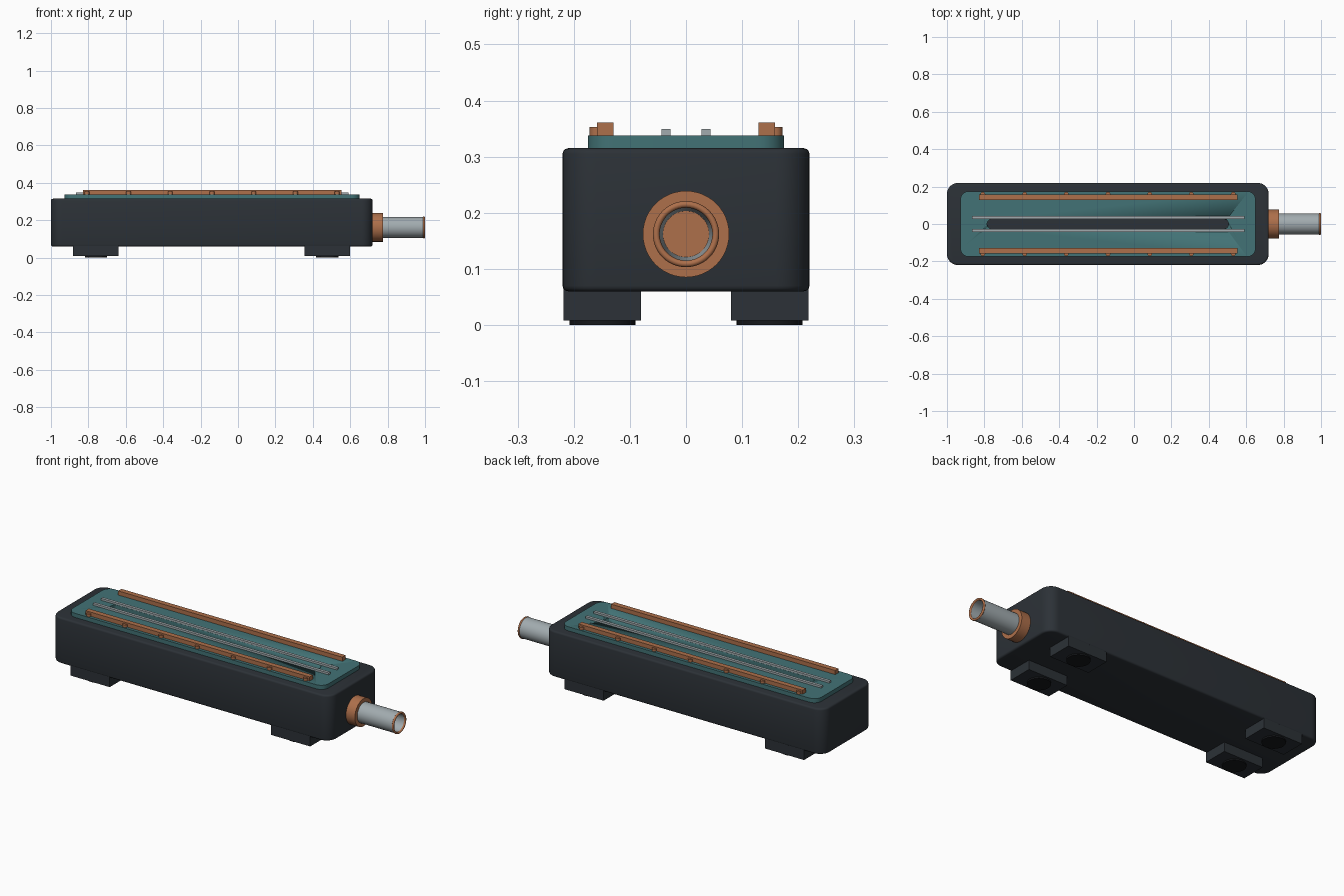
import bpy, bmesh, math
from mathutils import Matrix

if "Cube" in bpy.data.objects:
    bpy.data.objects.remove(bpy.data.objects["Cube"])


def material(name, rgb):
    m = bpy.data.materials.new(name)
    m.diffuse_color = (*rgb, 1)
    m.use_nodes = True
    m.node_tree.nodes["Principled BSDF"].inputs["Base Color"].default_value = m.diffuse_color
    return m


DARK = material("dark_casing", (0.025, 0.031, 0.038))
BLACK = material("black_rubber", (0.008, 0.009, 0.011))
TEAL = material("teal_panel", (0.055, 0.17, 0.18))
COPPER = material("copper", (0.42, 0.16, 0.07))
STEEL = material("steel", (0.36, 0.41, 0.43))


def finish(bm, name, mat, smooth=True):
    bmesh.ops.recalc_face_normals(bm, faces=bm.faces)
    me = bpy.data.meshes.new(name)
    bm.to_mesh(me)
    bm.free()
    ob = bpy.data.objects.new(name, me)
    bpy.context.collection.objects.link(ob)
    me.materials.append(mat)
    if smooth:
        bpy.ops.object.select_all(action='DESELECT')
        ob.select_set(True)
        bpy.context.view_layer.objects.active = ob
        bpy.ops.object.shade_smooth_by_angle(angle=math.radians(35))
    return ob


def box(name, lo, hi, mat, corner=0, edge=0):
    """Box between two corners; rounded vertical corners, softened top and bottom rims."""
    bm = bmesh.new()
    bmesh.ops.create_cube(bm, size=1)
    for v in bm.verts:
        v.co = [(lo[i] + hi[i]) / 2 + v.co[i] * (hi[i] - lo[i]) for i in range(3)]
    if corner:
        up = [e for e in bm.edges if abs(e.verts[0].co.z - e.verts[1].co.z) > 1e-4]
        bmesh.ops.bevel(bm, geom=up, offset=corner, segments=8, profile=0.5, affect='EDGES')
    if edge:
        rim = [e for e in bm.edges if abs(e.verts[0].co.z - e.verts[1].co.z) < 1e-4]
        bmesh.ops.bevel(bm, geom=rim, offset=edge, segments=3, profile=0.5, affect='EDGES')
    return finish(bm, name, mat, bool(corner))


def disc(name, centre, radius, depth, mat, sides):
    bm = bmesh.new()
    bmesh.ops.create_cone(bm, cap_ends=True, segments=sides, radius1=radius, radius2=radius,
                          depth=depth, matrix=Matrix.Translation(centre))
    return finish(bm, name, mat)


def lathe_x(name, profile, z, mat, closed=False, sides=48):
    """Spin (x, radius) points around the horizontal pipe axis."""
    bm = bmesh.new()
    rings = []
    for x, r in profile:
        rings.append([bm.verts.new((x, r * math.cos(a), z + r * math.sin(a)))
                      for a in (2 * math.pi * i / sides for i in range(sides))])
    pairs = list(zip(rings, rings[1:] + rings[:1]))
    for a, b in pairs if closed else pairs[:-1]:
        for i in range(sides):
            j = (i + 1) % sides
            bm.faces.new((a[i], a[j], b[j], b[i]))
    if not closed:
        bm.faces.new(rings[0])
        bm.faces.new(rings[-1])
    return finish(bm, name, mat)


# Main casing and lid panel
box("casing", (-1, -0.22, 0.06), (0.72, 0.22, 0.315), DARK, 0.06, 0.01)
panel = box("lid_panel", (-0.928, -0.175, 0.305), (0.65, 0.175, 0.338), TEAL, 0.045)

# Slot through the panel, showing the casing beneath
cutter = box("slot_cutter", (-0.785, -0.027, 0.29), (0.505, 0.027, 0.36), DARK, 0.0265)
cutter.hide_render = True
cutter.hide_viewport = True
cut = panel.modifiers.new("slot", 'BOOLEAN')
cut.object = cutter
cut.solver = 'EXACT'

for s, side in ((-1, "front"), (1, "back")):
    # Thin steel strips beside the slot
    box(side + "_steel_strip", (-0.865, s * 0.036 - 0.008, 0.334),
        (0.59, s * 0.036 + 0.008, 0.349), STEEL)
    # Copper rails with a row of studs on the outer side
    box(side + "_copper_rail", (-0.83, s * 0.144 - 0.0145, 0.334),
        (0.553, s * 0.144 + 0.0145, 0.361), COPPER)
    for i in range(7):
        disc(f"{side}_stud_{i}", (-0.808 + i * 0.223, s * 0.159, 0.343), 0.013, 0.019, COPPER, 12)
    # Feet with round rubber pads
    for x, end in ((-0.76, "left"), (0.477, "right")):
        y = s * 0.149
        box(f"{side}_{end}_foot", (x - 0.121, y - 0.069, 0.008), (x + 0.121, y + 0.069, 0.068), DARK)
        disc(f"{side}_{end}_pad", (x, y, 0.007), 0.059, 0.014, BLACK, 32)

# Outlet: collar, hollow tapered-bore pipe and copper lip
Z = 0.162
lathe_x("pipe_collar", [(0.70, 0.077), (0.775, 0.077)], Z, COPPER)
lathe_x("outlet_pipe", [(0.77, 0.056), (0.994, 0.056), (0.994, 0.048), (0.77, 0.041)],
        Z, STEEL, closed=True)
lathe_x("pipe_lip", [(0.994 + 0.006 * math.cos(a), 0.053 + 0.006 * math.sin(a))
                     for a in (2 * math.pi * i / 12 for i in range(12))], Z, COPPER, closed=True)
